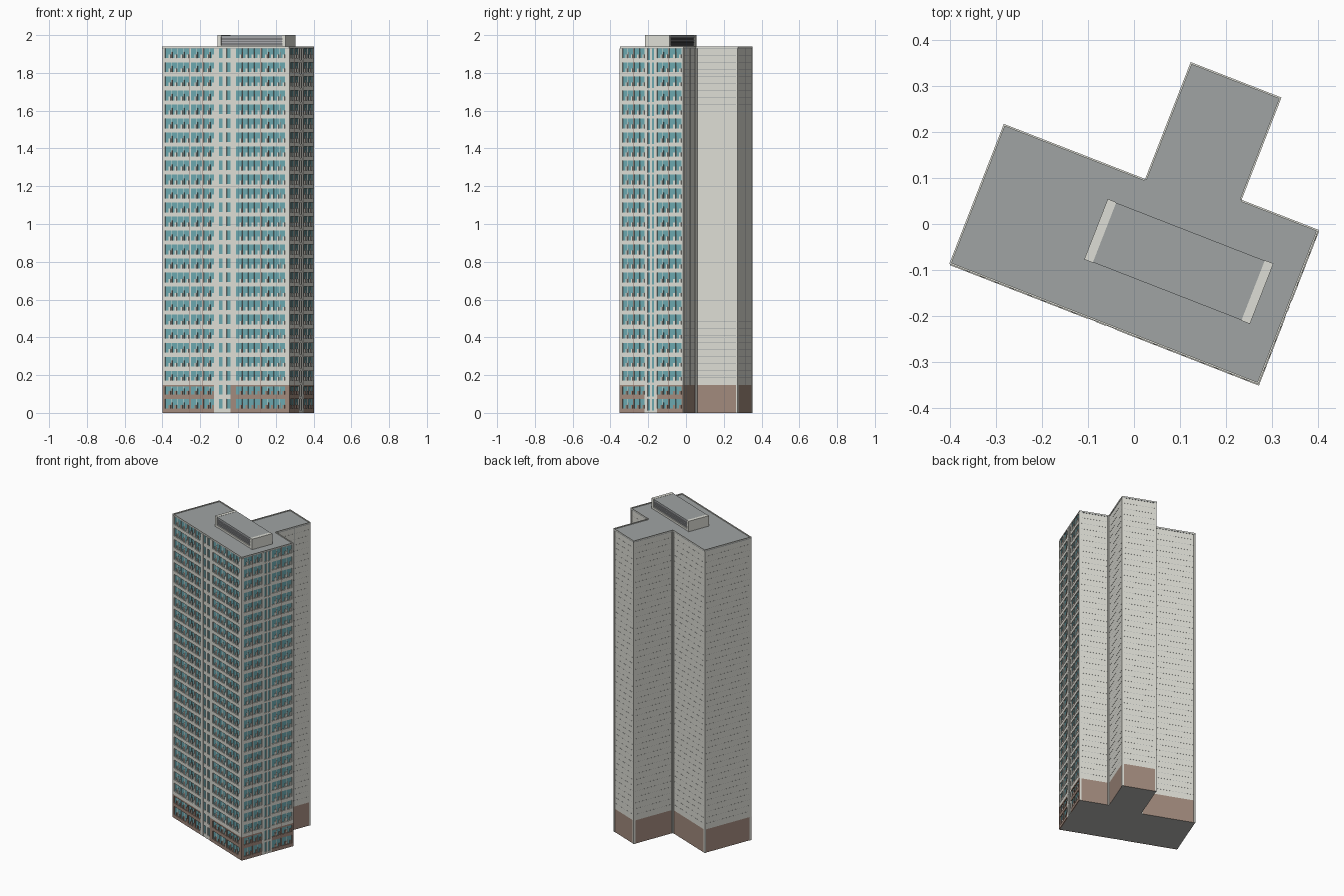
import bpy, bmesh, math
from mathutils import Matrix, Vector

if "Cube" in bpy.data.objects:
    bpy.data.objects.remove(bpy.data.objects["Cube"])

ROT = Matrix.Rotation(math.radians(-21.3), 4, 'Z')   # tower stands turned on the plot
FLOORS, ROOF_Z = 26, 1.93
FH = ROOF_Z / FLOORS
BASE_Z = 2 * FH


def material(name, rgb):
    m = bpy.data.materials.new(name)
    m.diffuse_color = (*rgb, 1)
    m.use_nodes = True
    m.node_tree.nodes["Principled BSDF"].inputs["Base Color"].default_value = m.diffuse_color
    return m


WALL = material("pale wall", (0.73, 0.73, 0.67))
ROOF = material("roof grey", (0.35, 0.37, 0.37))
BROWN = material("base brown", (0.36, 0.255, 0.205))
GLASS = material("teal glass", (0.15, 0.39, 0.43))
FRAME = material("red brown frame", (0.30, 0.18, 0.15))
DARK = material("dark grey", (0.08, 0.08, 0.085))
LOUVRE = material("louvre grey", (0.39, 0.40, 0.42))
UNDER = material("underside grey", (0.48, 0.48, 0.47))


def finish(name, bm, mats):
    bmesh.ops.transform(bm, matrix=ROT, verts=bm.verts)
    bmesh.ops.recalc_face_normals(bm, faces=bm.faces)
    me = bpy.data.meshes.new(name)
    bm.to_mesh(me)
    bm.free()
    for m in mats:
        me.materials.append(m)
    ob = bpy.data.objects.new(name, me)
    bpy.context.collection.objects.link(ob)
    return ob


def boxes(name, items, mat):
    """One object from many (u0, u1, v0, v1, z0, z1) boxes."""
    bm = bmesh.new()
    for u0, u1, v0, v1, z0, z1 in items:
        m = Matrix.Translation(((u0 + u1) / 2, (v0 + v1) / 2, (z0 + z1) / 2))
        m = m @ Matrix.Diagonal((abs(u1 - u0), abs(v1 - v0), abs(z1 - z0), 1))
        bmesh.ops.create_cube(bm, size=1, matrix=m)
    return finish(name, bm, [mat])


def prism(name, pts, z0, z1, mats, rule):
    bm = bmesh.new()
    face = bm.faces.new([bm.verts.new((u, v, z0)) for u, v in pts])
    ext = bmesh.ops.extrude_face_region(bm, geom=[face], use_keep_orig=True)
    top = [g for g in ext['geom'] if isinstance(g, bmesh.types.BMVert)]
    bmesh.ops.translate(bm, vec=(0, 0, z1 - z0), verts=top)
    bmesh.ops.recalc_face_normals(bm, faces=bm.faces)
    for f in bm.faces:
        f.material_index = rule(f.normal, f.calc_center_median())
    return finish(name, bm, mats)


# Footprint: wide slab with a rear wing; glazed sides sit behind the facade frame
UF, VF, DEPTH = 0.381, -0.229, 0.006
UG, VG = UF - DEPTH, VF + DEPTH
PLAN = [(-0.341, VG), (UG, VG), (UG, 0.132), (0.197, 0.132),
        (0.197, 0.371), (-0.011, 0.371), (-0.011, 0.098), (-0.341, 0.098)]


def side_rule(n, c):
    if abs(n.z) > 0.5:
        return 2
    return 1 if n.y < -0.5 or (n.x > 0.5 and c.x > 0.3) else 0


prism("base_storeys", PLAN, 0, BASE_Z, [BROWN, GLASS, UNDER], side_rule)
prism("tower_body", PLAN, BASE_Z, ROOF_Z, [WALL, GLASS, ROOF], side_rule)

# Glazed facades: piers, spandrels, mullions, sill panels, thin dividers
light, brown, red = [], [], []


def front(a0, a1, d, z0, z1):
    return (a0, a1, VG - d, VG, z0, z1)


def end(a0, a1, d, z0, z1):
    return (UG, UG + d, a0, a1, z0, z1)


def facade(place, lo, hi, bays, slots, slot_sill):
    openings = sorted([(a, b, n) for a, b, n in bays] + [(a, b, 0) for a, b in slots])
    edges = [lo] + [x for o in openings for x in o[:2]] + [hi]
    core0 = min(s[0] for s in slots) - 0.026
    core1 = max(s[1] for s in slots) + 0.026
    # vertical piers; those beside the central slots stay pale to the ground
    for a, b in zip(edges[0::2], edges[1::2]):
        pale = a > core0 - 0.004 and b < core1 + 0.004
        if pale:
            light.append(place(a, b, DEPTH, 0, ROOF_Z))
        else:
            light.append(place(a, b, DEPTH, BASE_Z, ROOF_Z))
            brown.append(place(a, b, DEPTH, 0, BASE_Z))
        if b - a < 0.0125 and a > lo and b < hi and not pale:
            m = (a + b) / 2
            red.append(place(m - 0.0012, m + 0.0012, DEPTH + 0.0003, 0, ROOF_Z))
    for i in range(FLOORS):
        z = i * FH
        solid = brown if i < 2 else light
        for a, b, n in openings:
            if n == 0:
                light.append(place(a, b, DEPTH * 0.8, z, z + slot_sill))
                continue
            solid.append(place(a, b, DEPTH, z, z + 0.022))
            step = (b - a) / n
            for k in range(n):
                c = a + k * step
                # half-height sill panel beside a slim sash
                solid.append(place(c + step * 0.60, c + step * 0.92, DEPTH * 0.8, z + 0.022, z + 0.042))
                if k:
                    light.append(place(c - 0.001, c + 0.001, DEPTH * 0.4, z + 0.022, z + FH))
                if k % 2:
                    red.append(place(c + 0.003, c + 0.0055, DEPTH * 0.4, z + 0.022, z + FH - 0.020))
            if i == 1:
                brown.append(place(a, b, DEPTH, BASE_Z - 0.010, BASE_Z))


facade(front, -0.341, UF,
       [(-0.326, -0.189, 4), (-0.179, -0.114, 2), (-0.106, -0.046, 2),
        (0.077, 0.213, 4), (0.223, 0.356, 4)],
       [(-0.020, 0.002), (0.024, 0.046)], 0.024)
facade(end, VG, 0.132,
       [(-0.213, -0.154, 2), (-0.147, -0.087, 2), (-0.016, 0.046, 2), (0.053, 0.122, 2)],
       [(-0.070, -0.056), (-0.046, -0.032)], 0.012)
boxes("facade_frame", light, WALL)
boxes("base_facade_frame", brown, BROWN)
boxes("facade_dividers", red, FRAME)

# Plain walls: half-floor joints, a vertical joint and pale corner strips
joints, corners = [], []
for i in range(2, 8):
    p, q = Vector(PLAN[i]), Vector(PLAN[(i + 1) % 8])
    t = (q - p).normalized()
    n = Vector((t.y, -t.x))
    length = (q - p).length

    def strip(s0, s1, d, z0, z1):
        a, b = p + t * s0, p + t * s1 + n * d
        return (min(a.x, b.x), max(a.x, b.x), min(a.y, b.y), max(a.y, b.y), z0, z1)

    for k in range(5, FLOORS * 2):
        z = k * FH / 2
        joints.append(strip(0.01, length - 0.01, 0.0005, z, z + 0.0009))
    joints.append(strip(length * 0.55, length * 0.55 + 0.001, 0.0006, BASE_Z, ROOF_Z))
    for s in (0, length - 0.009):
        corners.append(strip(s, s + 0.009, 0.002, 0, ROOF_Z))
boxes("wall_joints", joints, ROOF)
boxes("corner_strips", corners, WALL)

# Roof slab and low parapet that follows the outline
RU, RV = 0.379, -0.227
OUT = [(-0.343, RV), (RU, RV), (RU, 0.134), (0.199, 0.134),
       (0.199, 0.373), (-0.013, 0.373), (-0.013, 0.100), (-0.343, 0.100)]
prism("roof_slab", OUT, ROOF_Z - 0.002, ROOF_Z + 0.003, [ROOF], lambda n, c: 0)
rim = []
W = 0.004
for (u0, v0), (u1, v1) in zip(OUT, OUT[1:] + OUT[:1]):
    if abs(v1 - v0) < 1e-6:
        inner = v0 + (W if u1 > u0 else -W)
        rim.append((u0, u1, v0, inner, ROOF_Z, ROOF_Z + 0.009))
    else:
        inner = u0 - (W if v1 > v0 else -W)
        rim.append((u0, inner, v0, v1, ROOF_Z, ROOF_Z + 0.009))
boxes("parapet", rim, WALL)

# Rooftop plant room: pale end walls, grey lid, louvred long sides
P0, P1, Q0, Q1 = -0.073, 0.314, -0.111, 0.030
I0, I1 = P0 + 0.020, P1 - 0.020
boxes("plant_room_ends", [(P0, I0, Q0, Q1, ROOF_Z, 2.0),
                          (I1, P1, Q0, Q1, ROOF_Z, 2.0)], WALL)
boxes("plant_room_core", [(I0, I1, Q0 + 0.008, Q1 - 0.008, ROOF_Z, 1.99)], DARK)
boxes("plant_room_lid", [(I0, I1, Q0 + 0.001, Q1 - 0.001, 1.993, 1.999)], ROOF)
boxes("plant_room_sills", [(I0, I1, Q0 + 0.001, Q1 - 0.001, ROOF_Z, 1.946)], WALL)
boxes("louvres", [(I0, I1, Q0 + 0.003, Q1 - 0.003, 1.949 + k * 0.009, 1.9555 + k * 0.009)
                  for k in range(5)], LOUVRE)
